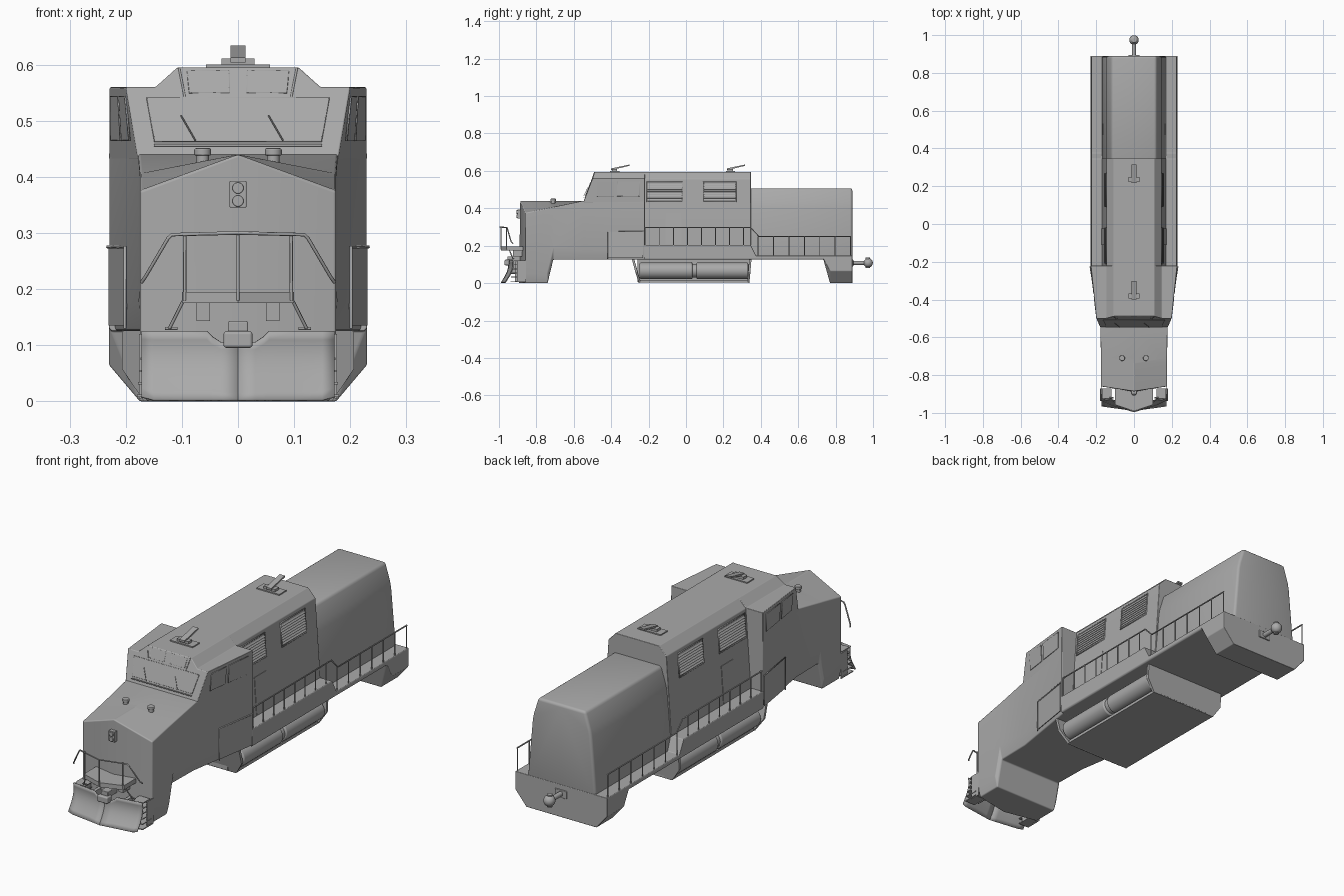
import bpy, bmesh, math
from mathutils import Vector

if "Cube" in bpy.data.objects:
    bpy.data.objects.remove(bpy.data.objects["Cube"])

grey = bpy.data.materials.new("dark_grey")
grey.diffuse_color = (0.4, 0.4, 0.4, 1)
grey.use_nodes = True
grey.node_tree.nodes["Principled BSDF"].inputs["Base Color"].default_value = grey.diffuse_color


def finish(name, bm, mirror=False, bevel=0, smooth=False, thick=0, harden=True):
    bmesh.ops.recalc_face_normals(bm, faces=bm.faces)
    me = bpy.data.meshes.new(name)
    bm.to_mesh(me)
    bm.free()
    me.materials.append(grey)
    ob = bpy.data.objects.new(name, me)
    bpy.context.collection.objects.link(ob)
    if smooth:
        bpy.context.view_layer.objects.active = ob
        ob.select_set(True)
        bpy.ops.object.shade_smooth_by_angle(angle=math.radians(35))
        ob.select_set(False)
    if thick:
        m = ob.modifiers.new("thickness", 'SOLIDIFY')
        m.thickness, m.offset = thick, 0
    if mirror:
        ob.modifiers.new("mirror", 'MIRROR').merge_threshold = 0.0005
    if bevel:
        m = ob.modifiers.new("bevel", 'BEVEL')
        m.width, m.segments, m.limit_method = bevel, 3, 'ANGLE'
        m.angle_limit = math.radians(28)
        m.harden_normals = harden
        for p in me.polygons:
            p.use_smooth = True
    return ob


def loft(name, rings, bevel=0, harden=True):
    """Half body: open rings from bottom centre to top centre, mirrored."""
    bm = bmesh.new()
    rows = [[bm.verts.new(p) for p in r] for r in rings]
    for a, b in zip(rows, rows[1:]):
        for i in range(len(a) - 1):
            bm.faces.new((a[i], a[i + 1], b[i + 1], b[i]))
    bm.faces.new(rows[0])
    bm.faces.new(rows[-1])
    return finish(name, bm, True, bevel, harden=harden)


def prism(name, yz, x0, x1, mirror=False, bevel=0):
    bm = bmesh.new()
    f = bm.faces.new([bm.verts.new((x0, y, z)) for y, z in yz])
    r = bmesh.ops.extrude_face_region(bm, geom=[f])
    for v in r['geom']:
        if isinstance(v, bmesh.types.BMVert):
            v.co.x = x1
    return finish(name, bm, mirror, bevel)


def box(name, x, y, z, mirror=False, bevel=0):
    return prism(name, [(y[0], z[0]), (y[1], z[0]), (y[1], z[1]), (y[0], z[1])], x[0], x[1], mirror, bevel)


def panel(name, pts, mirror=True, thick=0.005):
    bm = bmesh.new()
    bm.faces.new([bm.verts.new(p) for p in pts])
    return finish(name, bm, mirror, 0, False, thick)


def rod(name, p0, p1, r, mirror=False, sides=24, bevel=0):
    bm = bmesh.new()
    a, b = Vector(p0), Vector(p1)
    bmesh.ops.create_cone(bm, cap_ends=True, segments=sides, radius1=r, radius2=r, depth=(b - a).length)
    bm.transform((b - a).to_track_quat('Z', 'Y').to_matrix().to_4x4())
    bmesh.ops.translate(bm, verts=bm.verts, vec=(a + b) / 2)
    return finish(name, bm, mirror, bevel, True)


def tubes(name, paths, r, mirror=False, cyclic=False):
    cu = bpy.data.curves.new(name, 'CURVE')
    cu.dimensions, cu.bevel_depth, cu.bevel_resolution, cu.use_fill_caps = '3D', r, 1, True
    cu.materials.append(grey)
    for s in ((1, -1) if mirror else (1,)):
        for path in paths:
            sp = cu.splines.new('POLY')
            sp.points.add(len(path) - 1)
            sp.use_cyclic_u = cyclic
            for q, p in zip(sp.points, path):
                q.co = (p[0] * s, p[1], p[2], 1)
    ob = bpy.data.objects.new(name, cu)
    bpy.context.collection.objects.link(ob)


def window(name, pts):
    panel(name + "_pane", pts, True, 0.003)
    tubes(name + "_rim", [pts], 0.002, True, True)


# Nose and lower front body, with pointed front and tapering sides
def nose_ring(y, x, zb, edge, tip=0, ridge_y=0):
    return [(0, y - tip, zb), (x - 0.012, y, zb), (x, y, zb + 0.05), (x, y, edge), (0, y - ridge_y, 0.44)]


loft("nose_body", [nose_ring(-0.86, 0.175, 0, 0.375, 0.033, 0.026), nose_ring(-0.74, 0.175, 0, 0.4),
                   nose_ring(-0.71, 0.175, 0.125, 0.406), nose_ring(-0.55, 0.178, 0.125, 0.44),
                   nose_ring(-0.22, 0.23, 0.125, 0.44)], 0.005)

# Cab with raked windscreen and stepped shoulders
loft("cab", [[(0, -0.55, 0.43), (0.178, -0.55, 0.43), (0.2, -0.5, 0.56), (0.147, -0.5, 0.56), (0.108, -0.489, 0.595), (0, -0.489, 0.595)],
             [(0, -0.22, 0.43), (0.23, -0.22, 0.43), (0.229, -0.22, 0.56), (0.147, -0.22, 0.56), (0.108, -0.22, 0.595), (0, -0.22, 0.595)]], 0.003)

# Engine hoods
loft("middle_hood", [[(0, y, 0.13), (0.17, y, 0.13), (0.17, y, 0.2), (0.145, y, 0.557), (0.108, y, 0.595), (0, y, 0.595)]
                     for y in (-0.25, 0.347)], 0.003)
loft("rear_hood", [[(0, y, 0.13), (0.172, y, 0.13), (0.148, y, 0.4), (0.142, y, 0.43), (0.118, y, 0.507), (0, y, 0.507)]
                   for y in (0.33, 0.889)], 0.012, False)

# Walkway deck and rear foot
loft("deck", [[(0, y, zb), (xb, y, zb), (0.23, y, zk), (0.23, y, zt), (0, y, zt)] for y, zb, xb, zk, zt in
              [(-0.225, 0.125, 0.225, 0.13, 0.205), (0.345, 0.125, 0.225, 0.13, 0.205), (0.375, 0.125, 0.225, 0.13, 0.147),
               (0.735, 0.125, 0.225, 0.13, 0.147), (0.77, 0, 0.175, 0.065, 0.147), (0.89, 0, 0.175, 0.065, 0.147)]], 0.008)

# Fuel tank with chamfered end walls and side cylinders
box("tank_core", (-0.13, 0.13), (-0.26, 0.34), (0.005, 0.13))
box("tank_floor", (-0.168, 0.168), (-0.25, 0.335), (0.002, 0.015))
for name, y0, y1 in (("front", -0.247, -0.283), ("rear", 0.333, 0.344)):
    ym = (y0 + y1) / 2
    panel(f"tank_{name}_wall", [(-0.168, y0, 0.002), (0.168, y0, 0.002), (0.207, ym, 0.06), (0.207, y1, 0.127),
                                (-0.207, y1, 0.127), (-0.207, ym, 0.06)], False, 0.012)
for i, (a, b) in enumerate([(-0.248, 0.035), (0.055, 0.333)]):
    rod(f"side_cylinder_{i}", (0.16, a, 0.066), (0.16, b, 0.066), 0.044, True, 28, 0.008)
rod("cylinder_band", (0.16, 0.03, 0.066), (0.16, 0.06, 0.066), 0.036, True)

# Cab windows and windscreens
def cab_x(y, z):
    t = (y + 0.5) / 0.28
    return 0.2 + 0.03 * t - (0.56 - z) / 0.13 * 0.014 * (1 - t)


def rect(fx, y0, y1, z0, z1):
    return [(fx(y, z), y, z) for y, z in ((y0, z0), (y1, z0), (y1, z1), (y0, z1))]


window("cab_side_window_front", rect(cab_x, -0.475, -0.385, 0.465, 0.543))
window("cab_side_window_rear", rect(cab_x, -0.368, -0.25, 0.465, 0.543))


def screen_y(z):
    return -0.55 + 0.38 * (z - 0.43)


window("upper_windscreen", [(x, screen_y(z), z) for x, z in ((0.016, 0.55), (0.086, 0.55), (0.09, 0.589), (0.016, 0.589))])
ws = [(x, screen_y(z) - 0.001, z) for x, z in ((-0.148, 0.464), (0.148, 0.464), (0.162, 0.54), (-0.162, 0.54))]
panel("windscreen_pane", ws, False, 0.004)
tubes("windscreen_rim", [ws], 0.002, cyclic=True)
tubes("brow_pillars", [[(0.095, screen_y(0.543), 0.543), (0.105, -0.489, 0.594)]], 0.002, True)
tubes("wipers", [[(x, screen_y(0.455) - 0.006, 0.465), (x - 0.026, screen_y(0.51) - 0.006, 0.51)] for x in (-0.076, 0.08)], 0.0013)
tubes("wiper_bar", [[(-0.15, -0.546, 0.456), (0.15, -0.546, 0.456)]], 0.0025)

# Louvred vents and door on the middle hood
def hood_x(y, z):
    return 0.17 - 0.025 * (z - 0.2) / 0.357


for i, (a, b) in enumerate([(-0.208, -0.02), (0.093, 0.267)]):
    tubes(f"vent_frame_{i}", [rect(hood_x, a, b, 0.435, 0.54)], 0.004, True, True)
    for k in range(8):
        z = 0.445 + 0.0115 * k
        x = hood_x(0, z)
        panel(f"vent_slat_{i}_{k}", [(x + 0.004, a, z - 0.003), (x + 0.004, b, z - 0.003), (x - 0.003, b, z + 0.006), (x - 0.003, a, z + 0.006)], True, 0.002)
panel("hood_door", rect(hood_x, -0.11, -0.025, 0.21, 0.375), True, 0.004)


# Lower side panel behind the nose
def side_x(y, z):
    return 0.179 + 0.052 * (y + 0.55) / 0.33


panel("side_panel", rect(side_x, -0.42, -0.23, 0.135, 0.272), True, 0.003)
tubes("side_panel_lip", [[(side_x(y, 0) + 0.002, y, z) for y, z in ((-0.42, 0.13), (-0.42, 0.275), (-0.225, 0.275))]], 0.003, True)

# Walkway railings
posts = [[(0.225, -0.215 + 0.0745 * i, 0.2), (0.225, -0.215 + 0.0745 * i, 0.297)] for i in range(8)]
posts += [[(0.225, 0.385 + 0.0825 * i, 0.14), (0.225, 0.385 + 0.0825 * i, 0.25)] for i in range(7)]
tubes("railing_posts", posts, 0.0028, True)
tubes("railing_top", [[(0.225, y, z) for y, z in ((-0.22, 0.297), (0.345, 0.297), (0.39, 0.25), (0.883, 0.25))]], 0.0032, True)

# Headlight and nose beacons
box("headlight_plate", (-0.015, 0.015), (-0.902, -0.875), (0.345, 0.393), bevel=0.002)
for i, z in enumerate((0.357, 0.38)):
    rod(f"headlight_{i}", (0, -0.895, z), (0, -0.907, z), 0.01, bevel=0.002)
rod("beacon_base", (0.063, -0.71, 0.415), (0.063, -0.71, 0.444), 0.011, True)
rod("beacon_cap", (0.063, -0.71, 0.438), (0.063, -0.71, 0.451), 0.015, True, bevel=0.003)

# Roof horns
for i, y in enumerate((-0.38, 0.238)):
    box(f"horn_base_{i}", (-0.057, 0.057), (y - 0.025, y + 0.025), (0.593, 0.6))
    box(f"horn_block_{i}", (-0.029, 0.029), (y - 0.015, y + 0.012), (0.598, 0.611))
    prism(f"horn_arm_{i}", [(y - 0.02, 0.604), (y + 0.078, 0.627), (y + 0.078, 0.634), (y - 0.02, 0.613)], -0.013, 0.013)

# Snow plough blade: curved, pointed, notched for the coupler
bm = bmesh.new()
cols = []
for x in (0, 0.03, 0.045, 0.055, 0.1, 0.15, 0.172):
    top = 0.105 if x < 0.04 else 0.115 if x < 0.05 else 0.125
    cols.append([bm.verts.new((x, -0.988 + 0.14 * x + 0.04 * math.sin(2 * j / 8 * top / 0.125), 0.002 + (0.006 if x > 0.16 else 0) * (1 - j / 8) + (top - 0.002) * j / 8)) for j in range(9)])
for a, b in zip(cols, cols[1:]):
    for j in range(8):
        bm.faces.new((a[j], b[j], b[j + 1], a[j + 1]))
finish("plough_blade", bm, True, 0, True, 0.005)
box("plough_bracket", (0.07, 0.085), (-0.935, -0.87), (0.05, 0.11), True)

# Pointed front platform, buffers, coupler and hoses
loft("front_platform", [[(0, y0, z), (0.1, y1, z), (0.1, -0.87, z), (0, -0.87, z)] for z, y0, y1 in ((0.175, -0.99, -0.957), (0.195, -0.99, -0.957))])
box("buffer", (0.05, 0.074), (-0.925, -0.87), (0.143, 0.178), True)
box("front_coupler_head", (-0.026, 0.026), (-0.97, -0.935), (0.095, 0.125), bevel=0.006)
box("front_coupler_shank", (-0.018, 0.018), (-0.955, -0.87), (0.115, 0.143), bevel=0.003)
tubes("platform_braces", [[(0.098, -0.945, 0.178), (0.122, -0.925, 0.13)], [(0.108, -0.92, 0.13), (0.13, -0.92, 0.13)]], 0.003, True)

# Front railings
half = [(0.172, -0.925, 0.212), (0.165, -0.935, 0.222), (0.125, -0.955, 0.29), (0.118, -0.957, 0.297)]
tubes("front_rail", [half + [(0, -0.994, 0.3)] + [(-x, y, z) for x, y, z in reversed(half)]], 0.0032)
tubes("front_rail_posts", [[(x, -0.99 + abs(x) * 0.33, 0.18), (x, -0.99 + abs(x) * 0.33, 0.3)] for x in (-0.095, 0, 0.095)], 0.003)

# Corner ladders
for i in range(6):
    box(f"ladder_step_{i}", (0.128 - 0.002 * i, 0.18 - 0.002 * i), (-0.938 + 0.003 * i, -0.87), (0.008 + 0.022 * i, 0.012 + 0.022 * i), True)
panel("ladder_side_outer", [(0.174, y, z) for y, z in ((-0.9, 0.005), (-0.855, 0.005), (-0.855, 0.12), (-0.9, 0.12))], True, 0.004)
panel("ladder_side_inner", [(0.126, y, z) for y, z in ((-0.915, 0.005), (-0.87, 0.005), (-0.87, 0.12), (-0.91, 0.12))], True, 0.004)

# Rear coupler
box("rear_coupler_plate", (-0.03, 0.03), (0.885, 0.895), (0.09, 0.125), bevel=0.003)
rod("rear_coupler_shaft", (0, 0.88, 0.108), (0, 0.96, 0.108), 0.011)
rod("rear_coupler_pin", (0, 0.972, 0.08), (0, 0.972, 0.136), 0.012)
bm = bmesh.new()
bmesh.ops.create_uvsphere(bm, u_segments=20, v_segments=12, radius=0.025)
bmesh.ops.translate(bm, verts=bm.verts, vec=(0, 0.974, 0.108))
finish("rear_coupler_ball", bm, smooth=True)
